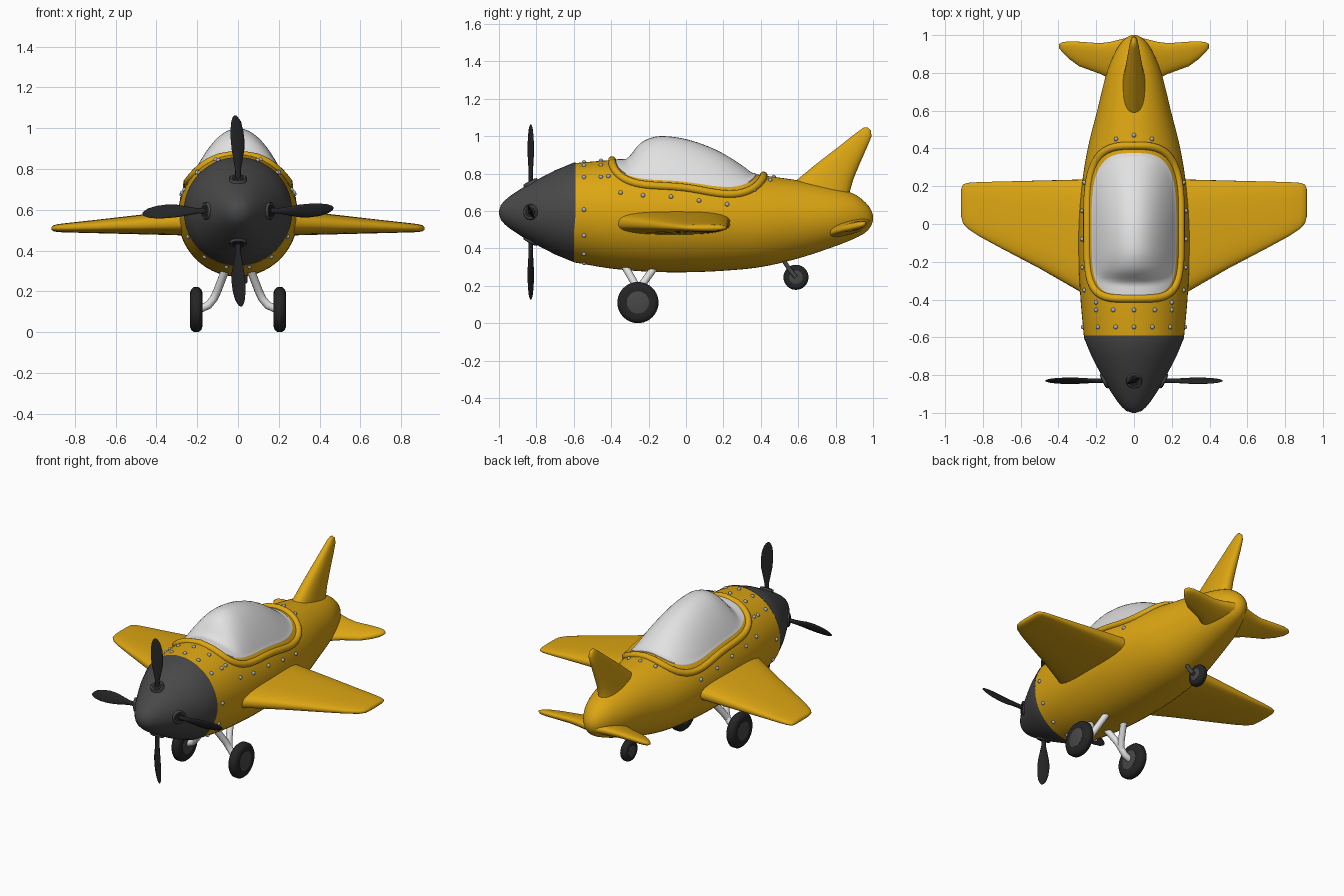
import bpy, bmesh, math
from mathutils import Vector, Matrix

if "Cube" in bpy.data.objects:
    bpy.data.objects.remove(bpy.data.objects["Cube"])

def material(name, rgb):
    m = bpy.data.materials.new(name)
    m.diffuse_color = (*rgb, 1)
    m.use_nodes = True
    m.node_tree.nodes["Principled BSDF"].inputs["Base Color"].default_value = m.diffuse_color
    return m

YELLOW = material("yellow paint", (0.72, 0.38, 0.006))
GREY = material("dark grey", (0.065, 0.065, 0.065))
BLACK = material("black rubber", (0.018, 0.018, 0.019))
WHITE = material("white", (0.76, 0.76, 0.76))
STEEL = material("rivet steel", (0.42, 0.45, 0.5))

def finish(name, mesh, mat, angle=45):
    mesh.materials.clear()
    mesh.materials.append(mat)
    for p in mesh.polygons:
        p.use_smooth = True
        p.material_index = 0
    mesh.set_sharp_from_angle(angle=math.radians(angle))
    ob = bpy.data.objects.new(name, mesh)
    bpy.context.collection.objects.link(ob)
    return ob

def loft(name, rings, mat, mirror=False, matrix=None, angle=45):
    """Skin a list of closed rings and cap both ends."""
    bm = bmesh.new()
    vs = [[bm.verts.new(p) for p in r] for r in rings]
    n = len(vs[0])
    for a, b in zip(vs, vs[1:]):
        for i in range(n):
            bm.faces.new((a[i], a[(i + 1) % n], b[(i + 1) % n], b[i]))
    bm.faces.new(vs[0])
    bm.faces.new(vs[-1])
    if matrix:
        bm.transform(matrix)
    if mirror:
        dup = bmesh.ops.duplicate(bm, geom=bm.verts[:] + bm.edges[:] + bm.faces[:])
        for v in dup["geom"]:
            if isinstance(v, bmesh.types.BMVert):
                v.co.x *= -1
    bmesh.ops.recalc_face_normals(bm, faces=bm.faces[:])
    me = bpy.data.meshes.new(name)
    bm.to_mesh(me)
    bm.free()
    return finish(name, me, mat, angle)

def tube(name, points, radius, mat, closed=False):
    cu = bpy.data.curves.new(name, 'CURVE')
    cu.dimensions = '3D'
    cu.bevel_depth, cu.bevel_resolution, cu.use_fill_caps = radius, 4, True
    s = cu.splines.new('POLY')
    s.points.add(len(points) - 1)
    for q, p in zip(s.points, points):
        q.co = (*p, 1)
    s.use_cyclic_u = closed
    tmp = bpy.data.objects.new("temp", cu)
    me = bpy.data.meshes.new_from_object(tmp)
    bpy.data.objects.remove(tmp)
    return finish(name, me, mat, 60)

def interp(keys, t):
    """Smooth interpolation through rows (t, a, b, ...)."""
    k = max(0, min(len(keys) - 2, sum(r[0] <= t for r in keys) - 1))
    def slope(i, c):
        a, b = keys[max(i - 1, 0)], keys[min(i + 1, len(keys) - 1)]
        return (b[c] - a[c]) / (b[0] - a[0])
    a, b = keys[k], keys[k + 1]
    h = b[0] - a[0]
    s = (t - a[0]) / h
    return [(2*s**3 - 3*s*s + 1) * a[c] + (s**3 - 2*s*s + s) * h * slope(k, c)
            + (3*s*s - 2*s**3) * b[c] + (s**3 - s*s) * h * slope(k + 1, c)
            for c in range(1, len(a))]

def power(v, p):
    return math.copysign(abs(v) ** p, v)

def angles(n):
    return [2 * math.pi * i / n for i in range(n)]

# Fuselage: y, top, bottom, half width
BODY = [(-.6, .855, .325, .265), (-.4, .871, .292, .283), (-.2, .872, .275, .293),
        (0, .86, .272, .293), (.2, .83, .28, .277), (.4, .792, .30, .245),
        (.6, .763, .346, .195), (.8, .722, .412, .145), (.9, .69, .452, .105),
        (.96, .645, .485, .068), (.99, .605, .52, .036), (1, .575, .548, .012)]

def body_point(y, a):
    top, bot, w = interp(BODY, y)
    return (w * math.sin(a), y, (top + bot) / 2 + (top - bot) / 2 * math.cos(a))

def body_z(x, y):
    top, bot, w = interp(BODY, y)
    return (top + bot) / 2 + (top - bot) / 2 * math.sqrt(max(0, 1 - (x / w) ** 2))

ys = [-.6 + 1.5 * i / 40 for i in range(41)] + [.92, .94, .96, .975, .985, .993, 1]
loft("fuselage", [[body_point(y, a) for a in angles(56)] for y in ys], YELLOW)

# Spinner nose
NOSE = [(-1, .008), (-.99, .04), (-.97, .063), (-.94, .088), (-.88, .128), (-.8, .173),
        (-.7, .225), (-.6, .266), (-.59, .266)]
loft("spinner", [[(r * math.sin(a), y, .592 + r * math.cos(a)) for a in angles(56)]
                 for y, r in NOSE], GREY)

# Propeller blades with sockets: radius, half chord, half thickness, lean
BLADE = [(.12, .014, .014, 0), (.2, .014, .012, 0), (.25, .024, .01, 0), (.3, .034, .009, 0),
         (.35, .037, .008, -.002), (.4, .034, .006, -.006), (.44, .025, .005, -.01),
         (.46, .014, .004, -.013), (.468, .005, .002, -.014)]
pitch = math.radians(25)
rings = []
for r, c, t, lean in BLADE:
    ring = []
    for a in angles(20):
        u, v = c * math.cos(a), t * math.sin(a)
        ring.append((lean + u * math.cos(pitch) - v * math.sin(pitch),
                     u * math.sin(pitch) + v * math.cos(pitch), r))
    rings.append(ring)
tilt = Matrix.Translation((0, 0, .155)) @ Matrix.Rotation(math.radians(27), 4, 'X')
for k in range(4):
    spin = Matrix.Translation((0, -.83, .594)) @ Matrix.Rotation(k * math.pi / 2, 4, 'Y')
    loft(f"propeller_blade_{k + 1}", rings, BLACK, matrix=spin)
    for name, prof, mat in (("socket", [(-.02, .042), (.006, .042), (.01, .038), (.01, .03)], GREY),
                            ("socket_hole", [(-.02, .03), (.012, .03)], BLACK)):
        loft(f"blade_{name}_{k + 1}", [[(r * math.cos(a), r * math.sin(a), z) for a in angles(24)]
                                       for z, r in prof], mat, matrix=spin @ tilt)

# Canopy: top profile along y, plan outline is a superellipse
TOP = [(-.376, .855), (-.31, .885), (-.25, .957), (-.19, .99), (-.13, 1.0), (-.03, .99),
       (.07, .963), (.18, .917), (.29, .85), (.376, .785)]

def plan_width(t):
    n = 4.5 if t < 0 else 3.2
    return (1 - abs(t) ** n) ** (1 / n)

rings = []
for i in range(41):
    t = -.999 * math.cos(math.pi * i / 40)
    y, w = .375 * t, .225 * plan_width(t)
    zb, zt = body_z(w, y), interp(TOP, y)[0]
    ring = []
    for j in range(29):
        u = -math.cos(math.pi * j / 28)
        z = max(zb + (zt - zb) * (1 - u * u), body_z(u * w, y) + .004)
        ring.append((u * w, y, z))
    ring += [(w * .98, y, zb - .03), (-w * .98, y, zb - .03)]
    rings.append(ring)
loft("canopy", rings, WHITE, angle=60)

# Cockpit rim, projected onto the fuselage
half = []
for i in range(49):
    t = -math.cos(math.pi * i / 48)
    half.append((.248 * plan_width(t), .01 + .405 * t))
path = half + [(-x, y) for x, y in half[-2:0:-1]]
tube("cockpit_rim", [(x, y, body_z(x, y)) for x, y in path], .021, YELLOW, closed=True)

# Rivets around the cowl and the cockpit
spots = [body_point(-.545, math.radians(s * a)) for a in (21, 45, 86, 116, 143, 168) for s in (1, -1)]
spots += [(0, y, body_z(0, y)) for y in (-.545, -.455, .47)]
for x, y in ((.11, -.455), (.2, -.455), (.2, -.415), (.262, -.35), (.272, -.23), (.275, -.08),
             (.274, .07), (.262, .22), (.19, .365), (.095, .45)):
    spots += [(s * x, y, body_z(x, y)) for s in (1, -1)]
bm = bmesh.new()
for p in spots:
    bmesh.ops.create_icosphere(bm, subdivisions=2, radius=.012, matrix=Matrix.Translation(p))
me = bpy.data.meshes.new("rivets")
bm.to_mesh(me)
bm.free()
finish("rivets", me, STEEL)

def section(lo, hi, zlo, zhi, p):
    """Rounded section in (y, z)."""
    return [((lo + hi) / 2 + (hi - lo) / 2 * power(math.cos(a), p),
             (zlo + zhi) / 2 + (zhi - zlo) / 2 * power(math.sin(a), p)) for a in angles(40)]

# Wings: x, leading edge, trailing edge, bottom, top
WING = [(.2, -.41, .24, .47, .605), (.3, -.35, .235, .475, .595), (.5, -.235, .23, .48, .573),
        (.7, -.13, .225, .485, .55), (.82, -.065, .222, .488, .537), (.88, -.025, .218, .49, .53),
        (.905, .003, .21, .494, .524), (.915, .04, .185, .502, .515)]
loft("wings", [[(x, y, z) for y, z in section(a, b, c, d, .72)] for x, a, b, c, d in WING],
     YELLOW, mirror=True, angle=70)

# Tailplane: x, leading edge, trailing edge, half thickness
TAIL = [(.04, .70, .985, .04), (.12, .765, .965, .034), (.18, .795, .957, .028),
        (.29, .835, .965, .023), (.345, .875, .967, .02), (.38, .91, .962, .015),
        (.397, .932, .952, .006)]
loft("tailplane", [[(x, y, z + .25 * (y - .87)) for y, z in section(a, b, .51 - t, .51 + t, .85)]
                   for x, a, b, t in TAIL], YELLOW, mirror=True, angle=70)

# Tail fin: z, leading edge, trailing edge, half thickness
FIN = [(.62, .48, .88, .07), (.7, .51, .875, .062), (.77, .598, .895, .052), (.85, .695, .928, .042),
       (.95, .825, .972, .029), (1.0, .888, .992, .022), (1.03, .928, .988, .016),
       (1.046, .95, .972, .007)]
loft("tail_fin", [[(x, y, z) for y, x in section(a, b, -t, t, .85)] for z, a, b, t in FIN],
     YELLOW, angle=70)

# Wheels
TYRE = [(-.028, .52), (-.031, .74), (-.025, .9), (-.012, 1), (.012, 1), (.025, .9), (.031, .74), (.028, .52)]
HUB = [(-.031, .48), (-.029, .54), (.029, .54), (.031, .48)]

def wheel(name, x, y, z, r, width):
    for part, prof, mat in (("tyre", TYRE, BLACK), ("hub", HUB, GREY)):
        loft(f"{name}_{part}", [[(x + px * width, y + r * pr * math.cos(a), z + r * pr * math.sin(a))
                                 for a in angles(40)] for px, pr in prof], mat)

for side, s in (("right", 1), ("left", -1)):
    wheel(f"{side}_wheel", s * .205, -.257, .11, .11, 1)
    # Forked main leg
    tube(f"{side}_leg", [(s * .06, -.33, .31), (s * .1, -.27, .205), (s * .118, -.257, .165),
                         (s * .145, -.257, .132), (s * .175, -.257, .118), (s * .2, -.257, .112)],
         .02, WHITE)
    tube(f"{side}_leg_brace", [(s * .06, -.16, .31), (s * .1, -.235, .205), (s * .118, -.257, .165)],
         .02, WHITE)
wheel("tail_wheel", 0, .588, .245, .067, .8)
tube("tail_strut", [(.025, .505, .36), (.036, .555, .285), (.034, .588, .245)], .012, GREY)
